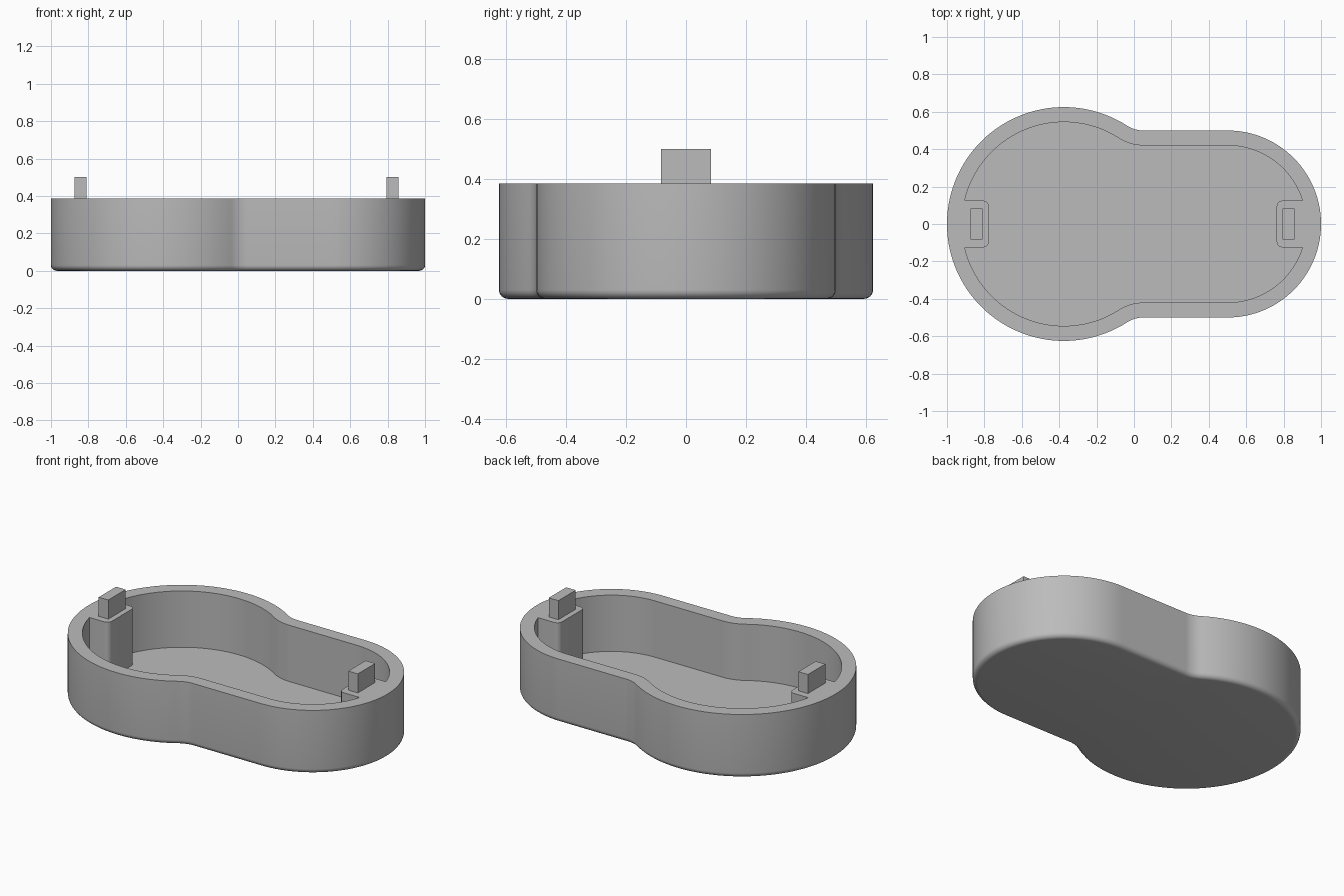
import bpy
import bmesh
from math import sin, cos, pi, atan2, sqrt, radians

cube = bpy.data.objects.get("Cube")
if cube:
    bpy.data.objects.remove(cube, do_unlink=True)

BIG_X, BIG_R = -0.375, 0.625      # large lobe
SMALL_X, SMALL_R = 0.5, 0.5       # small lobe
WAIST_R = 0.16                    # concave blend between them
RIM, FLOOR, WALL, ROUND = 0.385, 0.045, 0.08, 0.03

grey = bpy.data.materials.new("light_grey")
grey.use_nodes = True
grey.diffuse_color = (0.5, 0.5, 0.5, 1)
grey.node_tree.nodes["Principled BSDF"].inputs["Base Color"].default_value = (0.5, 0.5, 0.5, 1)


def arc(cx, cy, r, a0, a1, n):
    return [(cx + r * cos(a0 + (a1 - a0) * i / n), cy + r * sin(a0 + (a1 - a0) * i / n))
            for i in range(n + 1)]


def outline(inset):
    """Closed counter-clockwise two-lobed outline, offset inwards."""
    waist_y = SMALL_R + WAIST_R
    dx = sqrt((BIG_R + WAIST_R) ** 2 - waist_y ** 2)
    a = atan2(waist_y, dx)
    half = arc(SMALL_X, 0, SMALL_R - inset, 0, pi / 2, 32)
    half += arc(BIG_X + dx, waist_y, WAIST_R + inset, -pi / 2, a - pi, 10)
    half += arc(BIG_X, 0, BIG_R - inset, a, pi, 48)[1:]
    return half + [(x, -y) for x, y in reversed(half[1:-1])]


def loft(name, levels):
    """Skin a stack of (points, z) loops and cap both ends."""
    bm = bmesh.new()
    loops = [[bm.verts.new((x, y, z)) for x, y in pts] for pts, z in levels]
    for low, high in zip(loops, loops[1:]):
        n = len(low)
        for i in range(n):
            j = (i + 1) % n
            bm.faces.new((low[i], low[j], high[j], high[i]))
    bm.faces.new(loops[0][::-1])
    bm.faces.new(loops[-1])
    bmesh.ops.recalc_face_normals(bm, faces=bm.faces[:])
    mesh = bpy.data.meshes.new(name)
    bm.to_mesh(mesh)
    bm.free()
    mesh.materials.append(grey)
    obj = bpy.data.objects.new(name, mesh)
    bpy.context.collection.objects.link(obj)
    return obj


def activate(obj):
    bpy.ops.object.select_all(action='DESELECT')
    obj.select_set(True)
    bpy.context.view_layer.objects.active = obj


# Tray shell: rounded bottom edge, outer wall, flat rim, inner wall, floor
levels = []
for i in range(7):
    t = pi / 2 * i / 6
    levels.append((outline(ROUND * (1 - sin(t))), ROUND * (1 - cos(t))))
levels += [(outline(0), RIM), (outline(WALL), RIM), (outline(WALL), FLOOR)]
tray = loft("tray", levels)

# Posts merge into the wall ends; a tab stands on each
for side, name, face, tab_x in ((-1, "right", 0.777, 0.841), (1, "left", 0.763, 0.827)):
    r, w = 0.03, 0.125
    pts = [(0.95, -w)] + [(0.95, w)]
    pts += arc(face + r, w - r, r, pi / 2, pi, 6) + arc(face + r, r - w, r, pi, 1.5 * pi, 6)
    post = loft(name + "_post", [([(side * x, y) for x, y in pts], z) for z in (0.02, RIM)])
    post.hide_render = True
    activate(tray)
    mod = tray.modifiers.new("join_post", 'BOOLEAN')
    mod.operation, mod.solver, mod.object = 'UNION', 'EXACT', post
    bpy.ops.object.modifier_apply(modifier=mod.name)
    bpy.data.objects.remove(post, do_unlink=True)

    c, h, d = side * tab_x, 0.032, 0.083
    square = [(c - h, -d), (c + h, -d), (c + h, d), (c - h, d)]
    loft(name + "_tab", [(square, RIM - 0.03), (square, 0.5)])

activate(tray)
bpy.ops.object.shade_smooth_by_angle(angle=radians(30))
